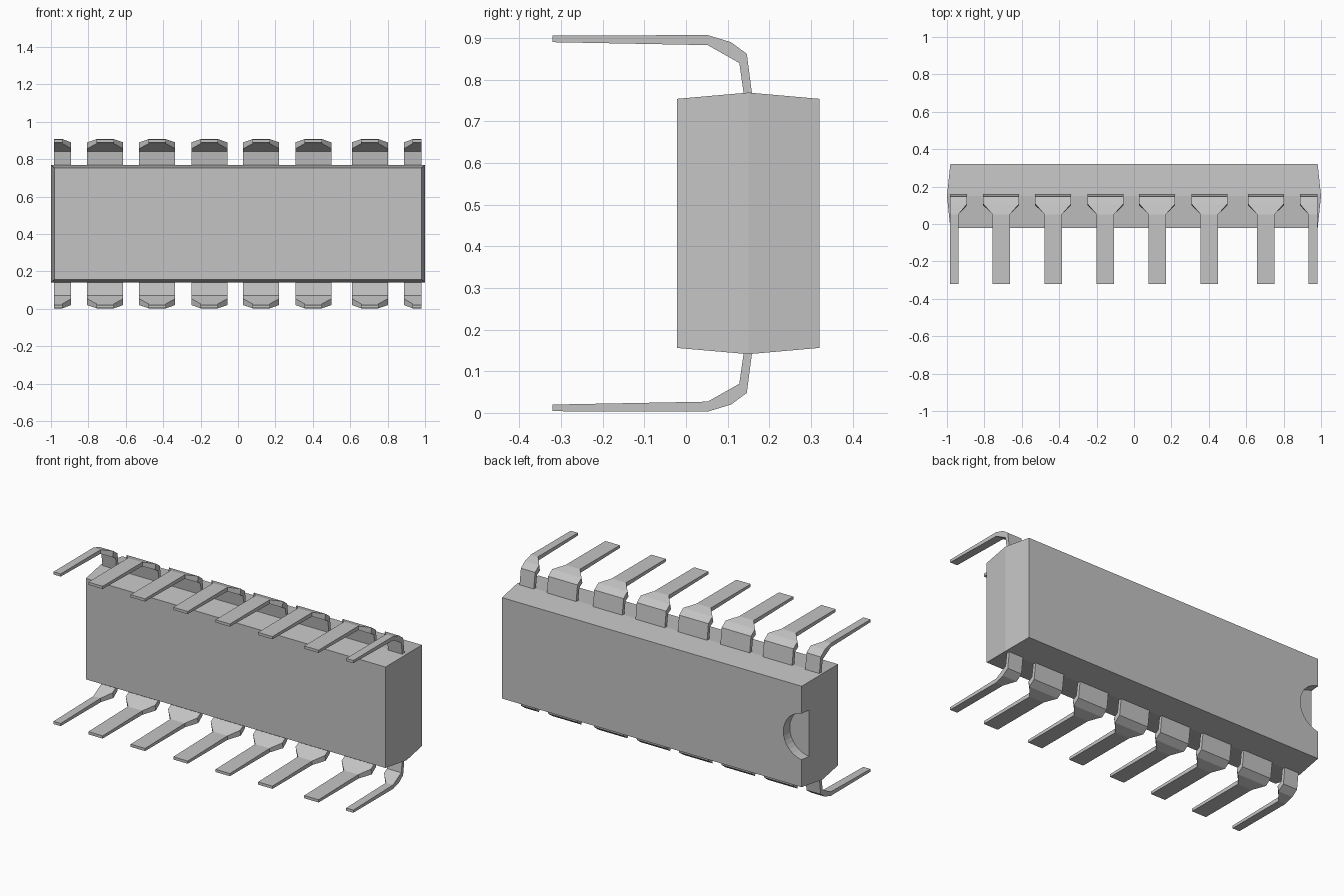
import bpy, bmesh, math
from mathutils import Matrix

if "Cube" in bpy.data.objects:
    bpy.data.objects.remove(bpy.data.objects["Cube"])

MID_Z = 0.455

grey = bpy.data.materials.new("plain grey")
grey.diffuse_color = (0.55, 0.55, 0.55, 1)
grey.use_nodes = True
grey.node_tree.nodes["Principled BSDF"].inputs["Base Color"].default_value = grey.diffuse_color


def finish(name, bm):
    bmesh.ops.recalc_face_normals(bm, faces=bm.faces)
    me = bpy.data.meshes.new(name)
    bm.to_mesh(me)
    bm.free()
    me.materials.append(grey)
    ob = bpy.data.objects.new(name, me)
    bpy.context.collection.objects.link(ob)
    return ob


def loft(bm, rings):
    """Skin a list of four-sided rings and cap both ends."""
    loops = [[bm.verts.new(p) for p in ring] for ring in rings]
    for a, b in zip(loops, loops[1:]):
        for i in range(4):
            j = (i + 1) % 4
            bm.faces.new((a[i], a[j], b[j], b[i]))
    bm.faces.new(loops[0])
    bm.faces.new(loops[-1])


# Package body: block with a slightly wider middle seam
bm = bmesh.new()
rings = []
for y, hx, hz in ((-0.022, 0.982, 0.299), (0.15, 1.0, 0.314), (0.32, 0.982, 0.299)):
    rings.append([(sx * hx, y, MID_Z + sz * hz)
                  for sx, sz in ((-1, -1), (1, -1), (1, 1), (-1, 1))])
loft(bm, rings)
body = finish("body", bm)

# Round orientation notch at the left end of the back face
bm = bmesh.new()
bmesh.ops.create_cone(bm, cap_ends=True, segments=32, radius1=0.138, radius2=0.138,
                      depth=0.2, matrix=Matrix.Translation((-1.0, 0.36, MID_Z))
                      @ Matrix.Rotation(math.pi / 2, 4, 'X'))
cutter = finish("notch_cutter", bm)
cutter.hide_render = True
mod = body.modifiers.new("notch", 'BOOLEAN')
mod.operation = 'DIFFERENCE'
mod.solver = 'EXACT'
mod.object = cutter
bpy.context.view_layer.objects.active = body
bpy.ops.object.modifier_apply(modifier=mod.name)
bpy.data.objects.remove(cutter)

# Bent pin section: outer (y, z), inner (y, z), narrowing (0 wide, 1 narrow)
PROFILE = [
    ((0.160, 0.74), (0.138, 0.74), 0),
    ((0.158, 0.77), (0.138, 0.77), 0),
    ((0.146, 0.862), (0.128, 0.84), 0),
    ((0.108, 0.890), (0.100, 0.856), 0),
    ((0.052, 0.907), (0.052, 0.883), 1),
    ((-0.32, 0.906), (-0.32, 0.890), 1),
]


def pin(name, wide, narrow, side):
    bm = bmesh.new()
    rings = []
    for (yo, zo), (yi, zi), t in PROFILE:
        x0, x1 = narrow if t else wide
        zo = MID_Z + side * (zo - MID_Z)
        zi = MID_Z + side * (zi - MID_Z)
        rings.append([(x0, yo, zo), (x1, yo, zo), (x1, yi, zi), (x0, yi, zi)])
    loft(bm, rings)
    finish(name, bm)


# Two mirrored rows: six full pins and a half-width pin at each end
for row, side in (("upper", 1), ("lower", -1)):
    for i, x in enumerate((-0.71, -0.432, -0.153, 0.124, 0.403, 0.705)):
        pin(f"{row}_pin_{i + 2}", (x - 0.096, x + 0.096), (x - 0.047, x + 0.047), side)
    pin(f"{row}_pin_1", (-0.985, -0.892), (-0.985, -0.938), side)
    pin(f"{row}_pin_8", (0.887, 0.98), (0.933, 0.98), side)
